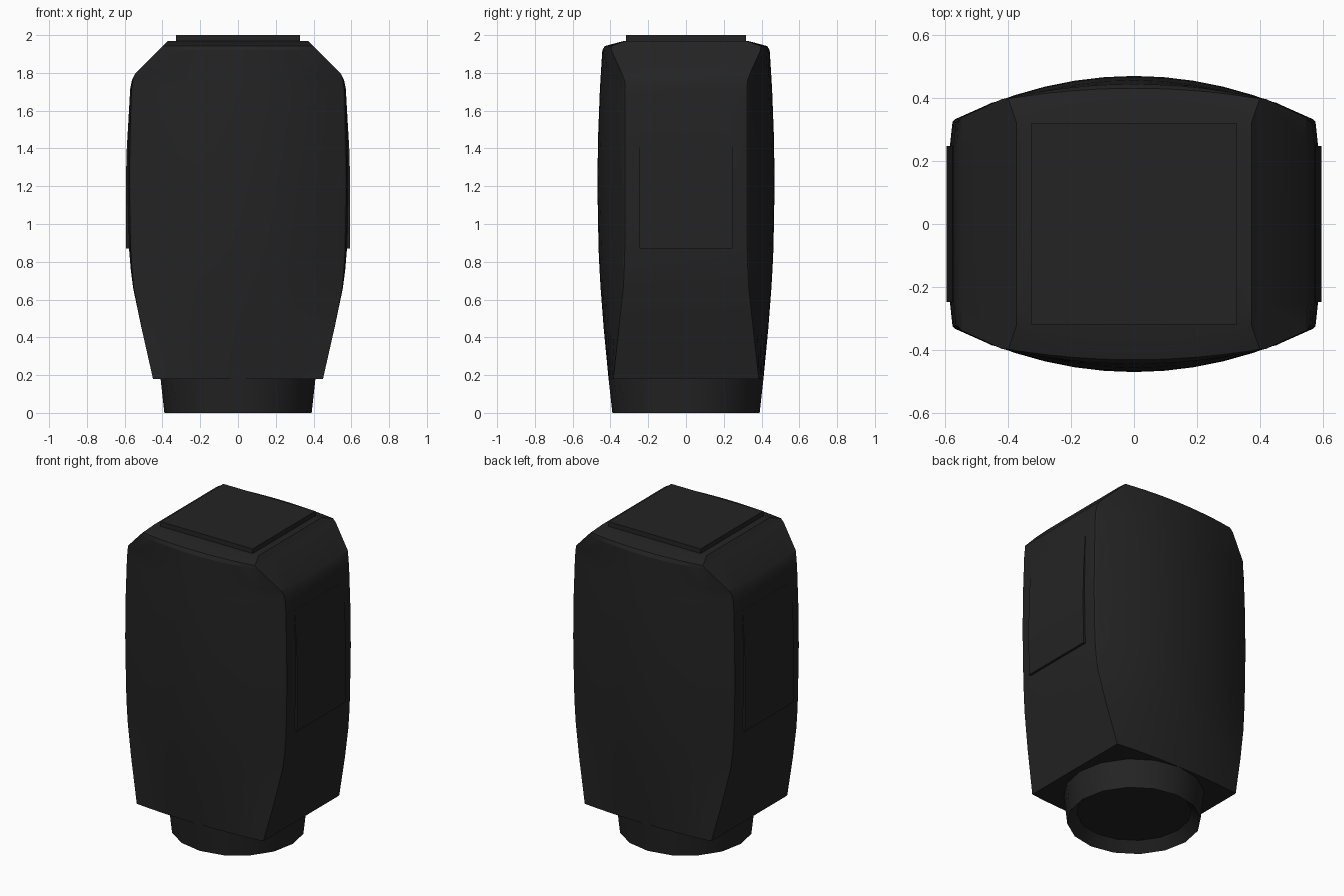
import bpy
import bmesh
from math import cos, sin, pi

cube = bpy.data.objects.get("Cube")
if cube:
    bpy.data.objects.remove(cube)

charcoal = bpy.data.materials.new("charcoal plastic")
charcoal.use_nodes = True
COLOR = (0.017, 0.017, 0.017, 1)
charcoal.diffuse_color = COLOR
charcoal.node_tree.nodes["Principled BSDF"].inputs["Base Color"].default_value = COLOR


def loft(name, rings, angle):
    """Skin a stack of closed rings, cap both ends and shade by angle."""
    bm = bmesh.new()
    loops = [[bm.verts.new(p) for p in ring] for ring in rings]
    for low, high in zip(loops, loops[1:]):
        n = len(low)
        for i in range(n):
            j = (i + 1) % n
            bm.faces.new((low[i], low[j], high[j], high[i]))
    bm.faces.new(loops[0][::-1])
    bm.faces.new(loops[-1])
    bmesh.ops.remove_doubles(bm, verts=bm.verts, dist=0.0005)
    bmesh.ops.recalc_face_normals(bm, faces=bm.faces)
    mesh = bpy.data.meshes.new(name)
    bm.to_mesh(mesh)
    bm.free()
    mesh.materials.append(charcoal)
    obj = bpy.data.objects.new(name, mesh)
    bpy.context.collection.objects.link(obj)
    bpy.ops.object.select_all(action='DESELECT')
    obj.select_set(True)
    bpy.context.view_layer.objects.active = obj
    bpy.ops.object.shade_smooth_by_angle(angle=angle)
    return obj


def body_ring(z, w, mid, edge, soft):
    """Bowed front and back, nearly flat sides with softened corners."""
    half = [(w, 0.25), (w - soft, edge - soft)]
    end = w - 2 * soft
    for i in range(13):
        t = 1 - i / 6
        half.append((end * t, mid - (mid - edge) * t * t))
    half += [(soft - w, edge - soft), (-w, 0.25)]
    return [(x, y, z) for x, y in half] + [(-x, -y, z) for x, y in half]


# Body: height, half width, centre depth, corner depth, corner softness
SECTIONS = [
    (0.18, 0.45, 0.41, 0.385, 0),
    (0.45, 0.511, 0.436, 0.355, 0),
    (0.66, 0.555, 0.452, 0.335, 0.003),
    (0.76, 0.568, 0.458, 0.333, 0.006),
    (0.87, 0.577, 0.463, 0.332, 0.008),
    (1.2, 0.583, 0.469, 0.332, 0.008),
    (1.45, 0.58, 0.466, 0.332, 0.008),
    (1.71, 0.572, 0.456, 0.33, 0.008),
    (1.76, 0.562, 0.453, 0.33, 0.005),
    (1.795, 0.545, 0.451, 0.338, 0),
    (1.92, 0.42, 0.443, 0.395, 0),
    (1.942, 0.398, 0.43, 0.397, 0),
    (1.97, 0.372, 0.325, 0.32, 0),
]
loft("body", [body_ring(*s) for s in SECTIONS], pi / 9)

# Raised top plate
loft("top_plate", [[(sx * 0.327, sy * 0.318, z) for sx, sy in
                    ((1, 1), (-1, 1), (-1, -1), (1, -1))]
                   for z in (1.95, 2.0)], pi / 9)

# Side panels that fade into the body towards the top
PANEL = [(0.54, 0.87), (0.592, 0.87), (0.594, 1.2),
         (0.59, 1.38), (0.575, 1.64), (0.54, 1.64)]
for side, name in ((1, "left_panel"), (-1, "right_panel")):
    loft(name, [[(side * x, y, z) for x, z in PANEL]
                for y in (-0.247, 0.247)], pi / 9)

# Neck with a shallow recess underneath
SIDES = 16
NECK = [(0.335, 0.06), (0.39, 0), (0.412, 0.2)]
loft("neck", [[(r * cos(2 * pi * i / SIDES), r * sin(2 * pi * i / SIDES), z)
               for i in range(SIDES)] for r, z in NECK], pi / 6)
